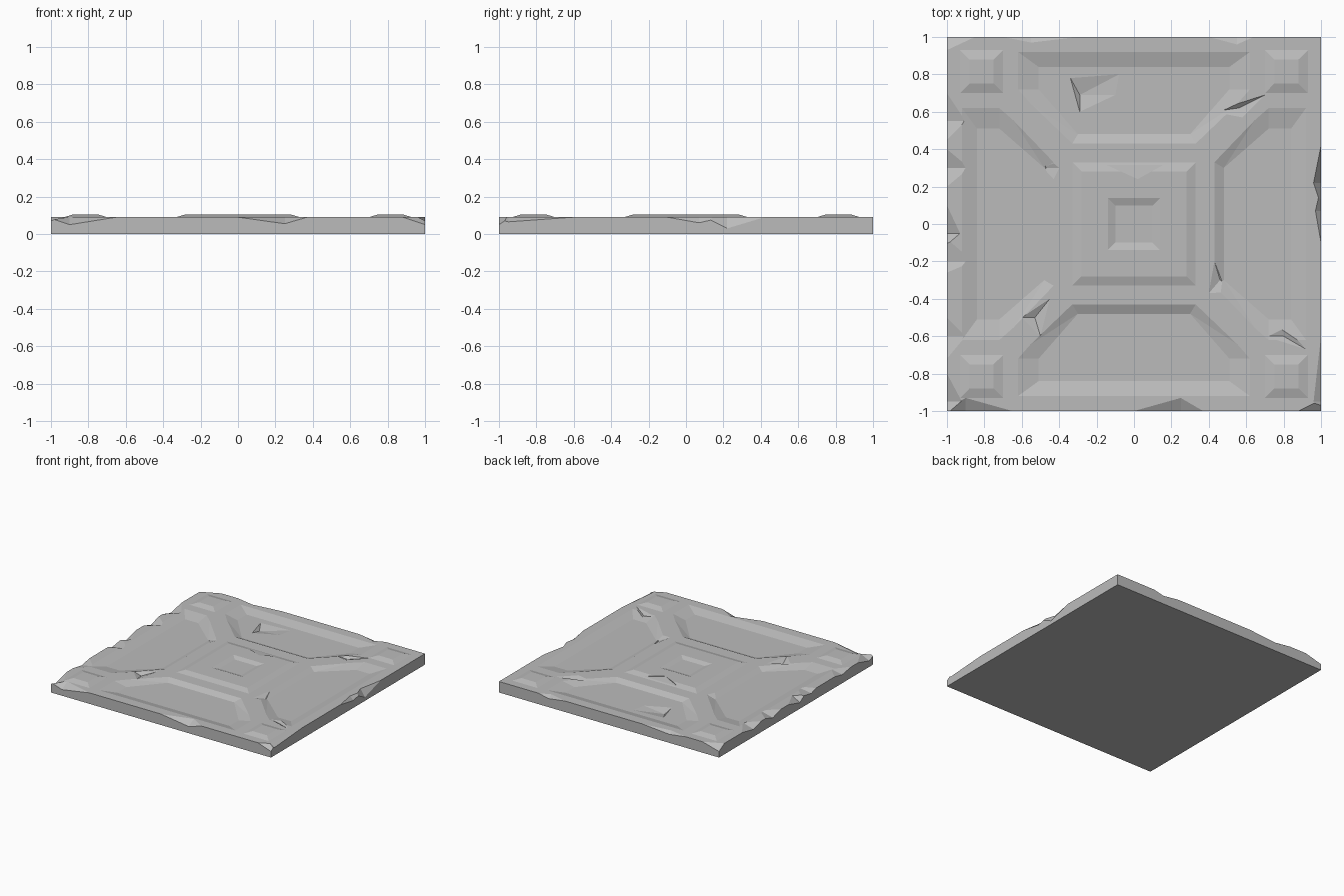
import bpy, bmesh
from mathutils import Matrix, Vector

cube = bpy.data.objects.get("Cube")
if cube:
    bpy.data.objects.remove(cube, do_unlink=True)

TOP, FLOOR, RAISED = 0.09, 0.068, 0.105

stone = bpy.data.materials.new("grey stone")
stone.use_nodes = True
stone.diffuse_color = (0.5, 0.5, 0.5, 1)
stone.node_tree.nodes["Principled BSDF"].inputs["Base Color"].default_value = (0.5, 0.5, 0.5, 1)


def hull(name, points):
    """Convex solid around the points."""
    bm = bmesh.new()
    for p in points:
        bm.verts.new(p)
    res = bmesh.ops.convex_hull(bm, input=bm.verts)
    junk = {v for v in res["geom_interior"] + res["geom_unused"]
            if isinstance(v, bmesh.types.BMVert)}
    bmesh.ops.delete(bm, geom=list(junk), context="VERTS")
    bmesh.ops.dissolve_limit(bm, angle_limit=0.001, verts=bm.verts, edges=bm.edges)
    bmesh.ops.recalc_face_normals(bm, faces=bm.faces)
    mesh = bpy.data.meshes.new(name)
    bm.to_mesh(mesh)
    bm.free()
    obj = bpy.data.objects.new(name, mesh)
    bpy.context.collection.objects.link(obj)
    return obj


def ring(half, z, cx=0, cy=0):
    return [(cx + sx * half, cy + sy * half, z) for sx in (-1, 1) for sy in (-1, 1)]


def carve(obj, cutter):
    cutter.hide_render = True
    mod = obj.modifiers.new("carve", "BOOLEAN")
    mod.object, mod.operation, mod.solver = cutter, "DIFFERENCE", "EXACT"
    bpy.context.view_layer.objects.active = obj
    bpy.ops.object.modifier_apply(modifier=mod.name)
    bpy.data.objects.remove(cutter, do_unlink=True)


def finish(obj):
    obj.data.materials.clear()
    obj.data.materials.append(stone)
    for f in obj.data.polygons:
        f.material_index = 0
        f.use_smooth = False


# Slab
slab = hull("stone_slab", ring(1, 0) + ring(1, TOP))

# Four sunken panels with sloped borders, one per side
over = 0.01
rim = [(0.62, 0.92), (0.62, 0.72), (0.33, 0.43)]
bed = [(0.51, 0.84), (0.51, 0.72), (0.30, 0.48)]
for k in range(4):
    turn = Matrix.Rotation(k * 1.5707963, 3, "Z")
    pts = []
    for (rx, ry), (bx, by) in zip(rim, bed):
        grow = 1 + over / (TOP - FLOOR)
        for s in (-1, 1):
            pts.append(turn @ Vector((s * bx, by, FLOOR)))
            pts.append(turn @ Vector((s * (bx + (rx - bx) * grow),
                                      by + (ry - by) * grow, TOP + over)))
    carve(slab, hull("panel_cutter", pts))

# Chips along the edges: start, deepest point, end, reach inward, drop
chips = {
    0: [(-1.02, -0.9, -0.65, 0.07, 0.04), (0, 0.25, 0.37, 0.07, 0.035), (0.88, 1, 1.06, 0.06, 0.04)],
    1: [(-1.05, -0.95, -0.6, 0.04, 0.025), (-0.1, 0.07, 0.2, 0.03, 0.03), (0.1, 0.22, 0.42, 0.04, 0.06)],
    2: [(0.3, 0.55, 0.7, 0.03, 0.02), (0.85, 1, 1.06, 0.07, 0.04), (-0.64, -0.55, -0.4, 0.04, 0.02)],
    3: [(-0.7, -0.55, -0.45, 0.1, 0.03), (-0.4, -0.3, -0.2, 0.12, 0.03), (-0.1, 0.05, 0.11, 0.07, 0.04),
        (0.08, 0.2, 0.26, 0.14, 0.02), (0.5, 0.6, 0.72, 0.1, 0.02), (0.8, 0.95, 1.05, 0.08, 0.04)],
}
for side, row in chips.items():
    turn = Matrix.Rotation(side * 1.5707963, 3, "Z")
    for a, m, b, reach, drop in row:
        base = [Vector((a, -1, TOP)), Vector((b, -1, TOP)),
                Vector((m, -1 + reach, TOP)), Vector((m, -1, TOP - drop))]
        base += [p + Vector((0, -0.1, 0)) for p in base]
        base += [p + Vector((0, 0, 0.1)) for p in base]
        carve(slab, hull("chip_cutter", [turn @ p for p in base]))

# Shallow gouges in the surface: outline and deepest point
gouges = [
    ([(-0.34, 0.78), (-0.29, 0.6), (-0.1, 0.69), (-0.08, 0.8)], (-0.29, 0.69), FLOOR),
    ([(0.43, -0.2), (0.56, -0.36), (0.4, -0.37)], (0.46, -0.3), TOP),
    ([(-0.52, 0.4), (-0.4, 0.3), (-0.47, 0.16)], (-0.47, 0.3), TOP),
    ([(0.42, 0.6), (0.7, 0.69), (0.58, 0.57)], (0.56, 0.62), TOP),
    ([(-0.6, -0.5), (-0.45, -0.4), (-0.5, -0.6)], (-0.53, -0.5), TOP),
    ([(0.7, -0.6), (0.92, -0.67), (0.78, -0.52)], (0.8, -0.6), TOP),
]
for outline, deep, level in gouges:
    pts = [(x, y, z) for x, y in outline for z in (level, TOP + 0.05)]
    carve(slab, hull("gouge_cutter", pts + [(*deep, level - 0.02)]))
finish(slab)

# Raised centre block with a square pit
centre = hull("centre_block", ring(0.33, 0.08) + ring(0.33, TOP) + ring(0.28, RAISED))
carve(centre, hull("pit_cutter", ring(0.10, TOP + 0.001) + ring(0.18, RAISED + 0.014)))
carve(centre, hull("worn_edge_cutter", [(-0.2, 0.34, 0.091), (0.2, 0.34, 0.091), (0.02, 0.24, RAISED),
                                        (-0.2, 0.34, 0.14), (0.2, 0.34, 0.14), (0.02, 0.24, 0.14)]))
finish(centre)

# Raised corner blocks
for sx, lr in ((-1, "right"), (1, "left")):
    for sy, fb in ((-1, "front"), (1, "back")):
        c = (sx * 0.815, sy * 0.815)
        finish(hull(f"{fb}_{lr}_corner_block",
                    ring(0.115, 0.075, *c) + ring(0.115, TOP, *c) + ring(0.065, RAISED, *c)))
